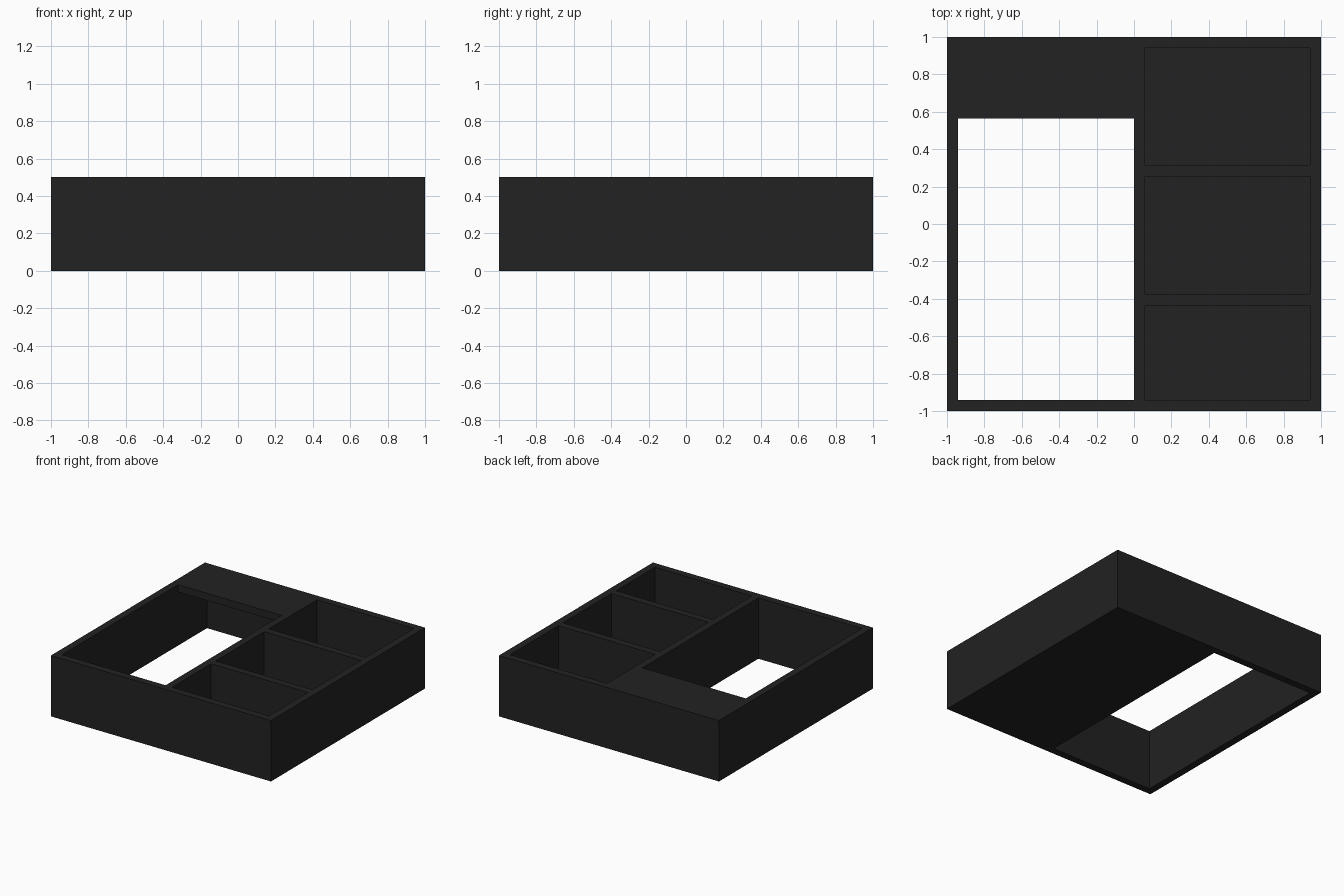
import bpy
import bmesh

default = bpy.data.objects.get("Cube")
if default:
    bpy.data.objects.remove(default, do_unlink=True)

WALL = 0.06
HEIGHT = 0.5
INNER = 1 - WALL

black = bpy.data.materials.new("matte black")
black.use_nodes = True
colour = (0.016, 0.016, 0.016, 1)
black.diffuse_color = colour
bsdf = black.node_tree.nodes["Principled BSDF"]
bsdf.inputs["Base Color"].default_value = colour
bsdf.inputs["Roughness"].default_value = 0.8


def prism(name, x0, x1, profile):
    """Extrude a (y, z) profile along x."""
    bm = bmesh.new()
    face = bm.faces.new([bm.verts.new((x0, y, z)) for y, z in profile])
    ext = bmesh.ops.extrude_face_region(bm, geom=[face])
    moved = [v for v in ext["geom"] if isinstance(v, bmesh.types.BMVert)]
    bmesh.ops.translate(bm, verts=moved, vec=(x1 - x0, 0, 0))
    bmesh.ops.recalc_face_normals(bm, faces=bm.faces)
    mesh = bpy.data.meshes.new(name)
    bm.to_mesh(mesh)
    bm.free()
    mesh.materials.append(black)
    obj = bpy.data.objects.new(name, mesh)
    bpy.context.collection.objects.link(obj)
    return obj


def rect(y0, y1, z0, z1):
    return [(y0, z0), (y1, z0), (y1, z1), (y0, z1)]


def cut(body, cutter):
    """Subtract the cutter from the body and discard it."""
    cutter.hide_render = True
    mod = body.modifiers.new("cut", "BOOLEAN")
    mod.operation = "DIFFERENCE"
    mod.solver = "EXACT"
    mod.object = cutter
    bpy.ops.object.select_all(action="DESELECT")
    bpy.context.view_layer.objects.active = body
    body.select_set(True)
    bpy.ops.object.modifier_apply(modifier=mod.name)
    bpy.data.objects.remove(cutter, do_unlink=True)


# Solid block forming walls, floor and dividers
tray = prism("organizer_tray", -1, 1, rect(-1, 1, 0, HEIGHT))

# Three pockets with a floor
for y0, y1 in [(-INNER, -0.435), (-0.375, 0.255), (0.315, INNER)]:
    cut(tray, prism("pocket_cutter", WALL, INNER, rect(y0, y1, WALL, HEIGHT + 0.2)))

# Open well through the bottom, running under a shelf at the back
SHELF_Y = 0.565
SHELF_Z = HEIGHT - WALL
well = [(-INNER, -0.2), (INNER, -0.2), (INNER, SHELF_Z),
        (SHELF_Y, SHELF_Z), (SHELF_Y, HEIGHT + 0.2), (-INNER, HEIGHT + 0.2)]
cut(tray, prism("well_cutter", -INNER, 0, well))
